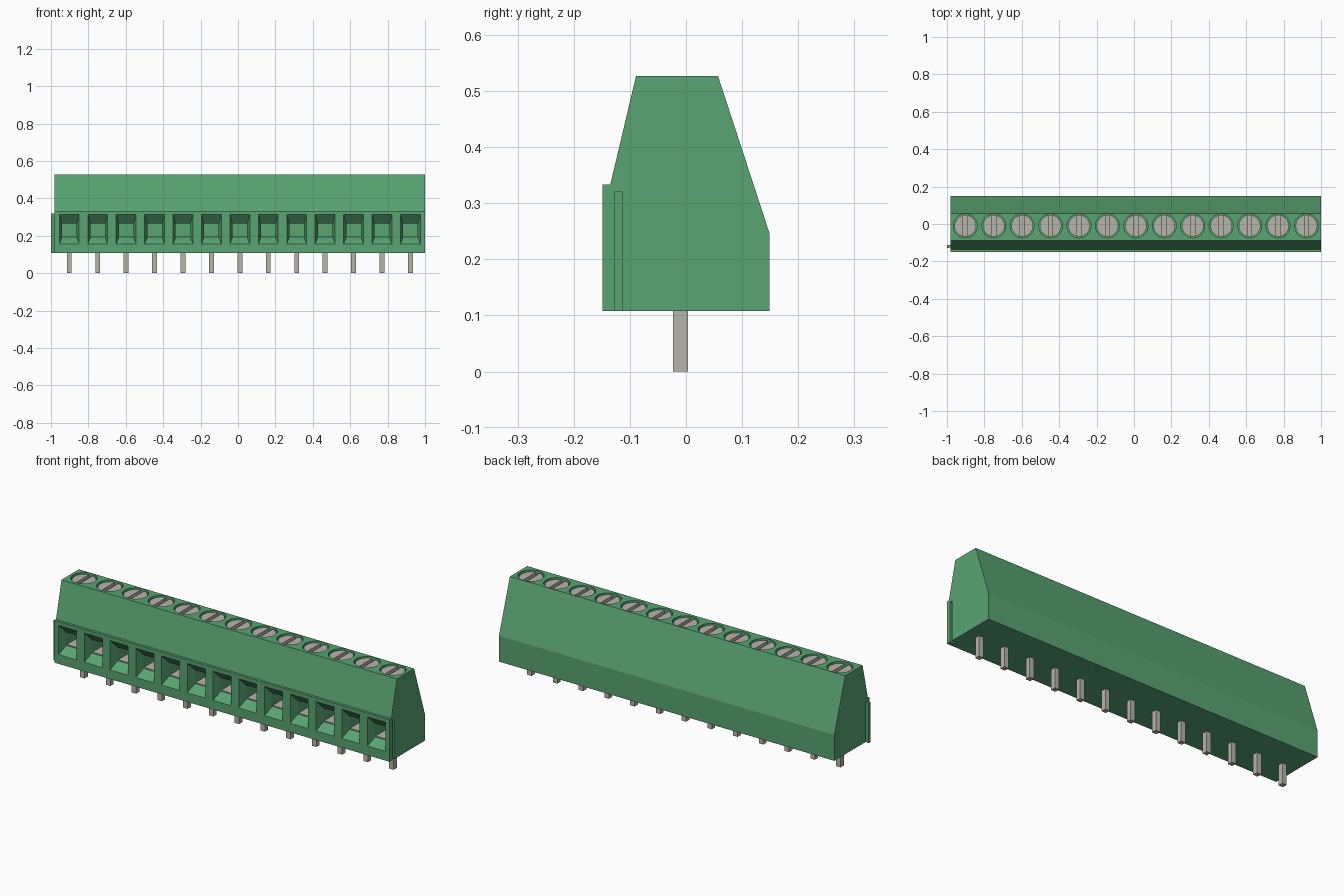
import bpy, bmesh, math

if "Cube" in bpy.data.objects:
    bpy.data.objects.remove(bpy.data.objects["Cube"], do_unlink=True)


def material(name, rgb):
    m = bpy.data.materials.new(name)
    m.use_nodes = True
    m.diffuse_color = (*rgb, 1)
    m.node_tree.nodes["Principled BSDF"].inputs["Base Color"].default_value = (*rgb, 1)
    return m


GREEN = material("green plastic", (0.10, 0.37, 0.17))
METAL = material("grey metal", (0.47, 0.46, 0.40))

WAYS, PITCH, MID = 13, 0.152, 0.01
LEFT, RIGHT = -0.98, 1.0
SCREW_Y, TOP, BASE = -0.01, 0.527, 0.108
CENTRES = [MID + (i - (WAYS - 1) / 2) * PITCH for i in range(WAYS)]


def loft(bm, rings):
    """Closed skin through rings that have equal point counts."""
    loops = [[bm.verts.new(p) for p in ring] for ring in rings]
    n = len(loops[0])
    for a, b in zip(loops, loops[1:]):
        for i in range(n):
            j = (i + 1) % n
            bm.faces.new((a[i], a[j], b[j], b[i]))
    bm.faces.new(loops[0][::-1])
    bm.faces.new(loops[-1])


def along_x(pts, x0, x1):
    return [[(x, y, z) for y, z in pts] for x in (x0, x1)]


def along_z(pts, z0, z1):
    return [[(x, y, z) for x, y in pts] for z in (z0, z1)]


def rect(cx, cy, w, d):
    return [(cx + sx * w / 2, cy + sy * d / 2)
            for sx, sy in ((-1, -1), (1, -1), (1, 1), (-1, 1))]


def circle(cx, cy, r, n=32):
    return [(cx + r * math.cos(2 * math.pi * i / n),
             cy + r * math.sin(2 * math.pi * i / n)) for i in range(n)]


def build(name, solids, mat):
    bm = bmesh.new()
    for rings in solids:
        loft(bm, rings)
    bmesh.ops.recalc_face_normals(bm, faces=bm.faces)
    me = bpy.data.meshes.new(name)
    bm.to_mesh(me)
    bm.free()
    me.materials.append(mat)
    ob = bpy.data.objects.new(name, me)
    bpy.context.collection.objects.link(ob)
    return ob


# Housing extruded from its end profile
profile = [(-0.149, BASE), (0.149, BASE), (0.149, 0.246), (0.057, TOP),
           (-0.089, TOP), (-0.135, 0.333), (-0.149, 0.333)]
housing = build("housing", [along_x(profile, LEFT, RIGHT)], GREEN)


# Wire entries: a tapered mouth leading into a straight chamber
def entry(cx):
    sections = [(-0.16, 0.055, 0.155, 0.315), (-0.149, 0.053, 0.157, 0.313),
                (-0.105, 0.039, 0.193, 0.265), (0.03, 0.039, 0.193, 0.265)]
    return [[(cx - w, y, lo), (cx + w, y, lo), (cx + w, y, hi), (cx - w, y, hi)]
            for y, w, lo, hi in sections]


cuts = [entry(c) for c in CENTRES]
cuts += [along_z(circle(c, SCREW_Y, 0.064), 0.49, TOP + 0.02) for c in CENTRES]
# Dovetail slot in one end, matching the rail at the other
rail = rect(0, -0.12, 0.02, 0.014)
cuts.append(along_z(rect(RIGHT, -0.12, 0.04, 0.014), BASE - 0.02, 0.32))
cutter = build("housing_cutter", cuts, GREEN)
cutter.hide_render = True
cutter.hide_viewport = True
mod = housing.modifiers.new("openings", "BOOLEAN")
mod.operation = "DIFFERENCE"
mod.solver = "EXACT"
mod.object = cutter

# Joining rail
rail = [(-1.0, -0.129), (-1.0, -0.111), (LEFT + 0.002, -0.115), (LEFT + 0.002, -0.125)]
build("joining_rail", [along_z(rail, BASE, 0.32)], GREEN)


# Slotted screw heads: a disc with two raised segments
def segment(cx, side, r=0.058, gap=0.011, n=14):
    a = math.acos(gap / r)
    return [(cx + side * r * math.cos(-a + 2 * a * i / n),
             SCREW_Y + r * math.sin(-a + 2 * a * i / n)) for i in range(n + 1)]


for i, c in enumerate(CENTRES, 1):
    build(f"screw_{i}", [along_z(circle(c, SCREW_Y, 0.058), 0.485, 0.503)]
          + [along_z(segment(c, s), 0.503, 0.52) for s in (-1, 1)], METAL)
    # Clamp plate on the chamber floor, and the solder pin below
    build(f"clamp_plate_{i}", [along_z(rect(c, -0.036, 0.076, 0.13), 0.19, 0.197)], METAL)
    build(f"pin_{i}", [along_z(rect(c, SCREW_Y, 0.026, 0.027), 0, BASE + 0.01)], METAL)
